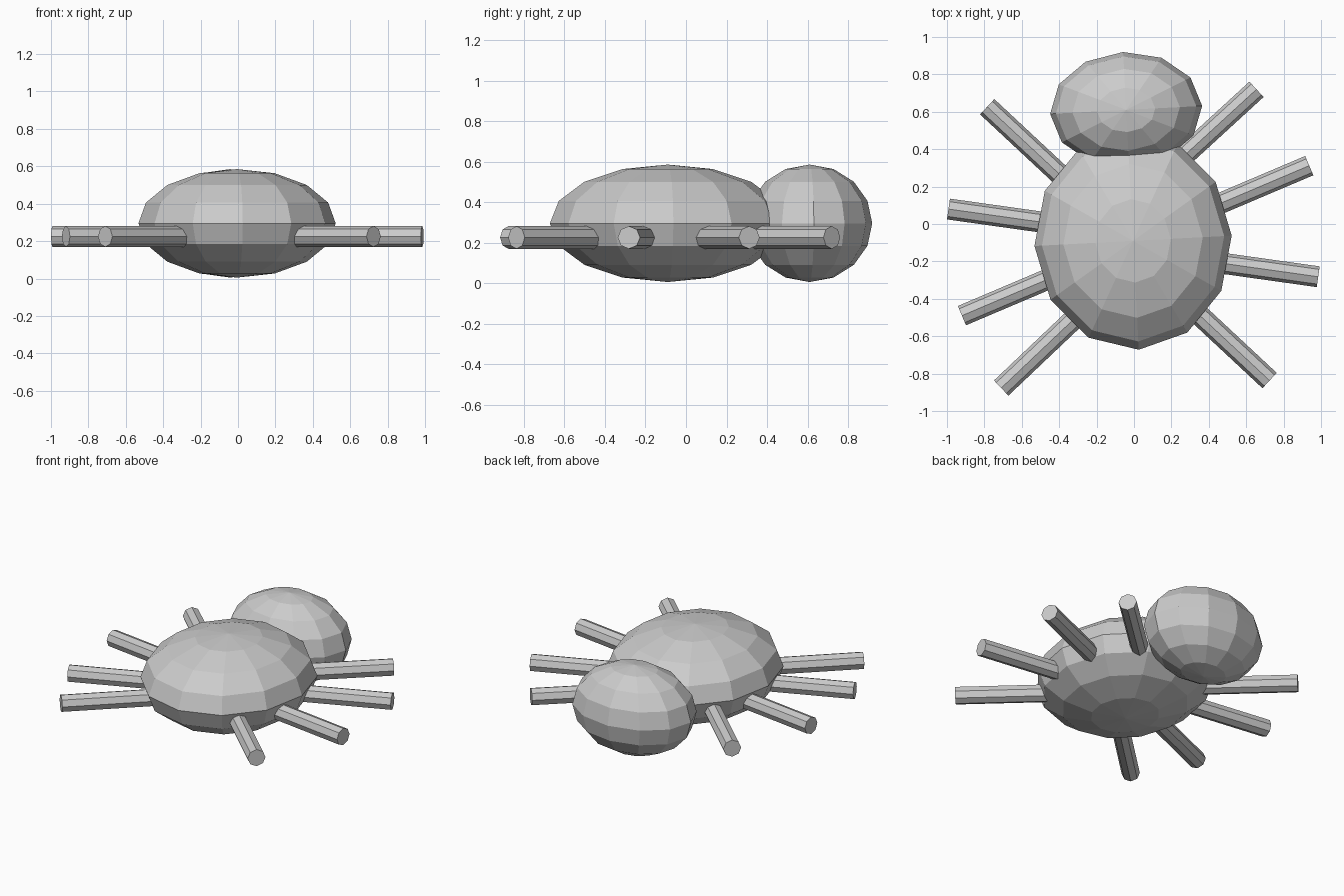
import bpy
from math import radians, cos, sin, pi

if "Cube" in bpy.data.objects:
    bpy.data.objects.remove(bpy.data.objects["Cube"])

TURN = radians(3)  # whole bug is turned slightly


def ellipsoid(name, loc, size):
    bpy.ops.mesh.primitive_uv_sphere_add(segments=12, ring_count=8, radius=1, location=loc)
    ob = bpy.context.object
    ob.name = name
    ob.scale = size
    ob.rotation_euler.z = TURN
    return ob


def leg(name, tip, angle, length=0.65, radius=0.056):
    # horizontal eight-sided rod, from inside the body out to the tip
    a = radians(angle)
    mid = (tip[0] - cos(a) * length / 2, tip[1] - sin(a) * length / 2, 0.225)
    bpy.ops.mesh.primitive_cylinder_add(vertices=8, radius=radius, depth=length,
                                        location=mid, rotation=(0, pi / 2, a))
    bpy.context.object.name = name


# body and head
ellipsoid("body", (-0.005, -0.09, 0.295), (0.528, 0.583, 0.29))
ellipsoid("head", (-0.042, 0.61, 0.295), (0.407, 0.31, 0.29))

# legs: tip position and heading, right side then left side
right = [((0.655, 0.72), 42.5), ((0.937, 0.312), 23), ((0.985, -0.282), -8), ((0.725, -0.837), -43)]
left = [((-0.785, 0.627), 137), ((-0.992, 0.08), 172), ((-0.92, -0.49), 203), ((-0.71, -0.877), 223.5)]
for side, legs in (("right", right), ("left", left)):
    for i, (tip, angle) in enumerate(legs, 1):
        leg(f"{side}_leg_{i}", tip, angle)
